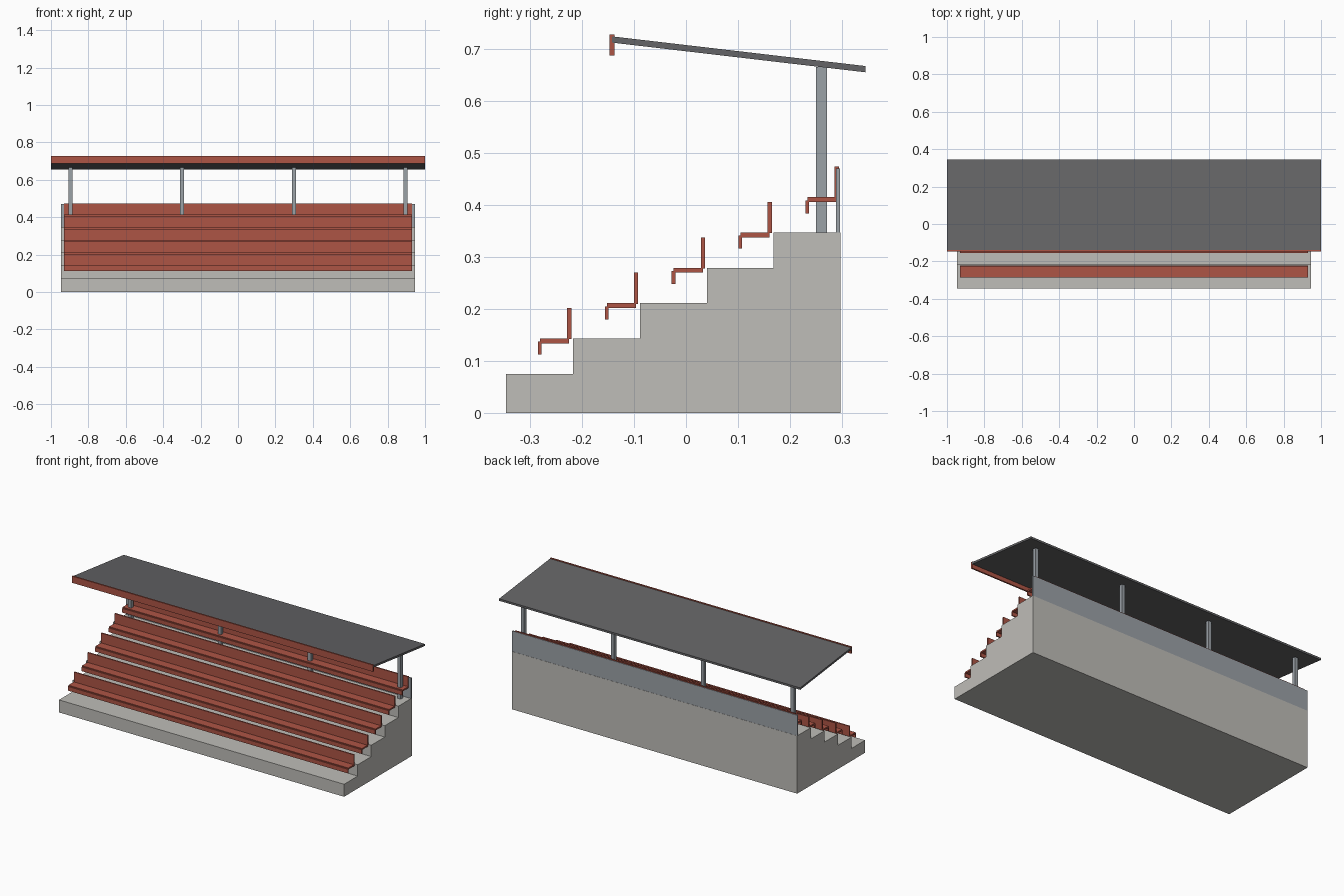
import bpy

if "Cube" in bpy.data.objects:
    bpy.data.objects.remove(bpy.data.objects["Cube"])


def material(name, color):
    m = bpy.data.materials.new(name)
    m.diffuse_color = (*color, 1)
    m.use_nodes = True
    m.node_tree.nodes["Principled BSDF"].inputs["Base Color"].default_value = m.diffuse_color
    return m


RED = material("red_paint", (0.42, 0.09, 0.06))
CONCRETE = material("concrete", (0.52, 0.51, 0.48))
STEEL = material("steel", (0.33, 0.36, 0.39))
ROOF = material("roof_sheet", (0.13, 0.13, 0.135))


def prism(name, profile, x0, x1, mat):
    """Extrude a (y, z) profile, counter-clockwise seen from +x, along x."""
    n = len(profile)
    verts = [(x, y, z) for x in (x0, x1) for y, z in profile]
    faces = [tuple(reversed(range(n))), tuple(range(n, 2 * n))]
    faces += [(i, (i + 1) % n, n + (i + 1) % n, n + i) for i in range(n)]
    mesh = bpy.data.meshes.new(name)
    mesh.from_pydata(verts, [], faces)
    mesh.materials.append(mat)
    obj = bpy.data.objects.new(name, mesh)
    bpy.context.collection.objects.link(obj)
    return obj


def box(name, x0, x1, y0, y1, z0, z1, mat):
    return prism(name, [(y0, z0), (y1, z0), (y1, z1), (y0, z1)], x0, x1, mat)


ROWS = 5
DEPTH, RISE = 0.1287, 0.068
FRONT, BACK = -0.346, 0.2975
BASE = 0.075

# Stepped concrete terrace
steps = [(FRONT, 0), (BACK, 0)]
for i in reversed(range(ROWS)):
    z = BASE + i * RISE
    steps += [(FRONT + (i + 1) * DEPTH, z), (FRONT + i * DEPTH, z)]
prism("terrace", steps, -0.947, 0.947, CONCRETE)

# Bench rows: seat board, front lip and backrest
for i in range(ROWS):
    y, z = i * DEPTH, i * RISE
    box(f"seat_{i+1}", -0.93, 0.93, -0.281 + y, -0.225 + y, 0.134 + z, 0.143 + z, RED)
    box(f"seat_lip_{i+1}", -0.93, 0.93, -0.285 + y, -0.278 + y, 0.112 + z, 0.137 + z, RED)
    box(f"backrest_{i+1}", -0.93, 0.93, -0.2288 + y, -0.2208 + y, 0.142 + z, 0.202 + z, RED)

# Rear wall behind the top row
top = BASE + (ROWS - 1) * RISE
box("rear_wall", -0.947, 0.947, 0.2885, 0.2965, top, 0.470, STEEL)

# Roof posts
for i in range(4):
    x = -0.895 + i * 0.5967
    box(f"roof_post_{i+1}", x - 0.0105, x + 0.0105, 0.25, 0.271, top, 0.666, STEEL)

# Sloping roof with front fascia
prism("roof", [(-0.142, 0.7125), (0.345, 0.6555), (0.345, 0.6675), (-0.142, 0.7245)], -1, 1, ROOF)
box("roof_fascia", -1, 1, -0.147, -0.138, 0.688, 0.728, RED)
